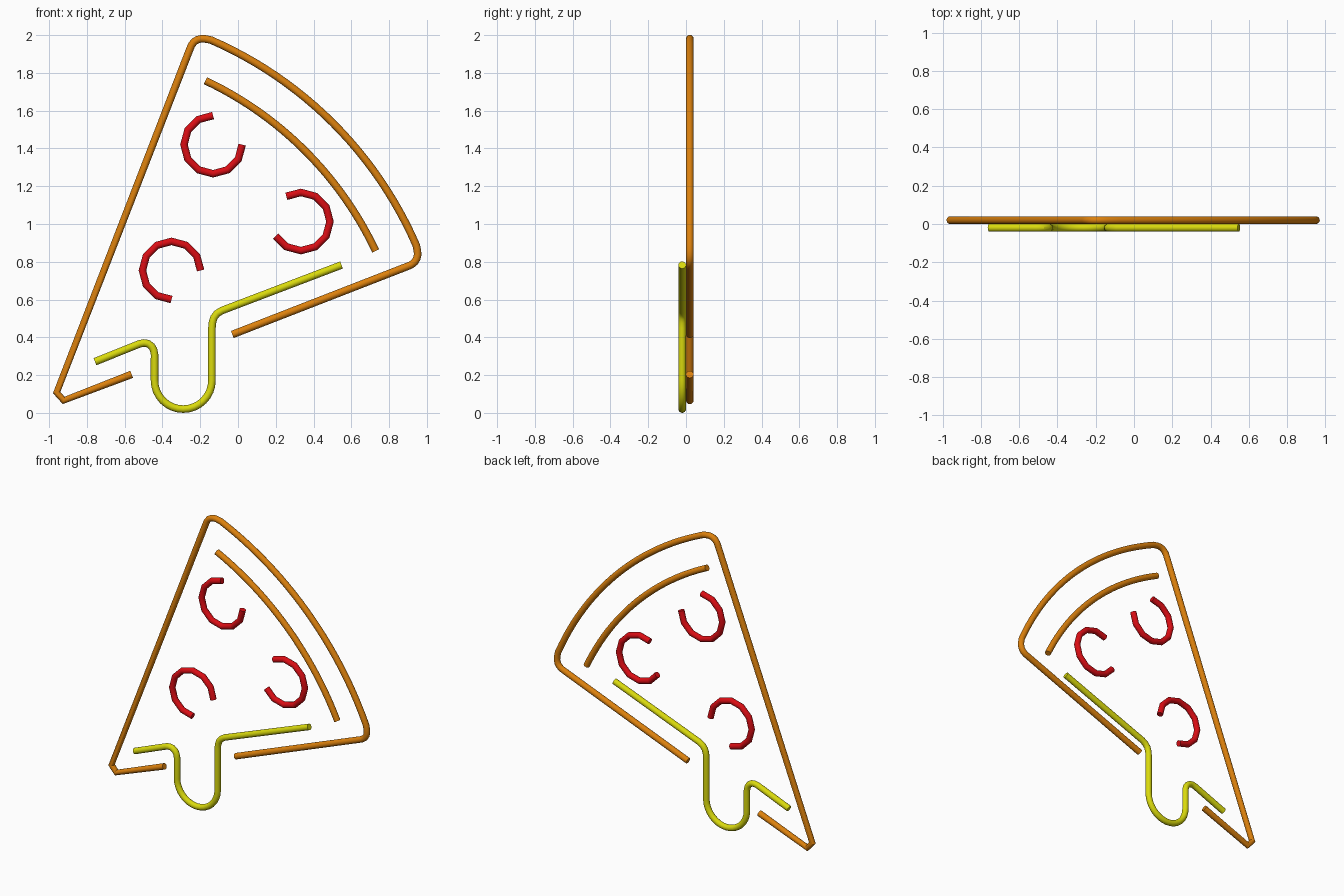
import bpy
from math import sin, cos, radians

if "Cube" in bpy.data.objects:
    bpy.data.objects.remove(bpy.data.objects["Cube"])

TIP = (-0.98, 0.05)   # virtual point of the slice, centre of the crust arcs


def material(name, rgb):
    m = bpy.data.materials.new(name)
    m.diffuse_color = (*rgb, 1)
    m.use_nodes = True
    m.node_tree.nodes["Principled BSDF"].inputs["Base Color"].default_value = m.diffuse_color
    return m


orange = material("crust orange", (0.72, 0.22, 0.004))
yellow = material("cheese yellow", (0.70, 0.70, 0.004))
red = material("pepperoni red", (0.70, 0.004, 0.007))


def arc(cx, cz, r, a0, a1, n):
    """Points on an arc in the front plane, angles in degrees."""
    return [(cx + r * cos(radians(a0 + (a1 - a0) * i / n)),
             cz + r * sin(radians(a0 + (a1 - a0) * i / n))) for i in range(n + 1)]


def tube(name, points, y, mat, radius=0.02):
    """Capped round tube along an (x, z) path at depth y."""
    cu = bpy.data.curves.new(name, 'CURVE')
    cu.dimensions = '3D'
    cu.bevel_depth = radius
    cu.bevel_resolution = 6
    cu.use_fill_caps = True
    sp = cu.splines.new('POLY')
    sp.points.add(len(points) - 1)
    for p, (x, z) in zip(sp.points, points):
        p.co = (x, y, z, 1)
    ob = bpy.data.objects.new(name, cu)
    bpy.context.collection.objects.link(ob)
    cu.materials.append(mat)
    bpy.ops.object.select_all(action='DESELECT')
    ob.select_set(True)
    bpy.context.view_layer.objects.active = ob
    bpy.ops.object.convert(target='MESH')
    bpy.ops.object.shade_smooth_by_angle(angle=radians(26))


def flip(points):
    """Mirror across the slice's 45 degree axis."""
    return [(TIP[0] + z - TIP[1], TIP[1] + x - TIP[0]) for x, z in reversed(points)]


# crust outline: open at the drip, clipped tip, rounded outer corners
corner = [(-0.254, 1.928), (-0.246, 1.947), (-0.232, 1.965), (-0.214, 1.976),
          (-0.194, 1.981), (-0.174, 1.98)]
outline = [(-0.563, 0.204), (-0.923, 0.066), (-0.96, 0.108)]
outline += corner + arc(*TIP, 2.098, 66.5, 23.5, 24) + flip(corner)
outline += [(-0.03, 0.415)]
tube("crust_outline", outline, 0.02, orange)

# inner crust line
tube("crust_inner_line", arc(*TIP, 1.89, 64.7, 25.3, 24), 0.02, orange)

# melted cheese with a hanging drip
cheese = [(-0.757, 0.271), (-0.52, 0.366), (-0.498, 0.37), (-0.477, 0.367),
          (-0.458, 0.353), (-0.447, 0.335), (-0.442, 0.31)]
cheese += arc(-0.29, 0.172, 0.152, 180, 360, 16)
cheese += [(-0.138, 0.45), (-0.135, 0.48), (-0.127, 0.505), (-0.111, 0.526),
           (-0.085, 0.542), (0.548, 0.783)]
tube("cheese_drip", cheese, -0.02, yellow)

# pepperoni three-quarter rings
for i, (x, z, a0) in enumerate([(-0.132, 1.42, 90), (0.333, 1.013, -150), (-0.352, 0.754, 0)]):
    tube(f"pepperoni_{i + 1}", arc(x, z, 0.154, a0, a0 + 270, 9), 0.02, red)
